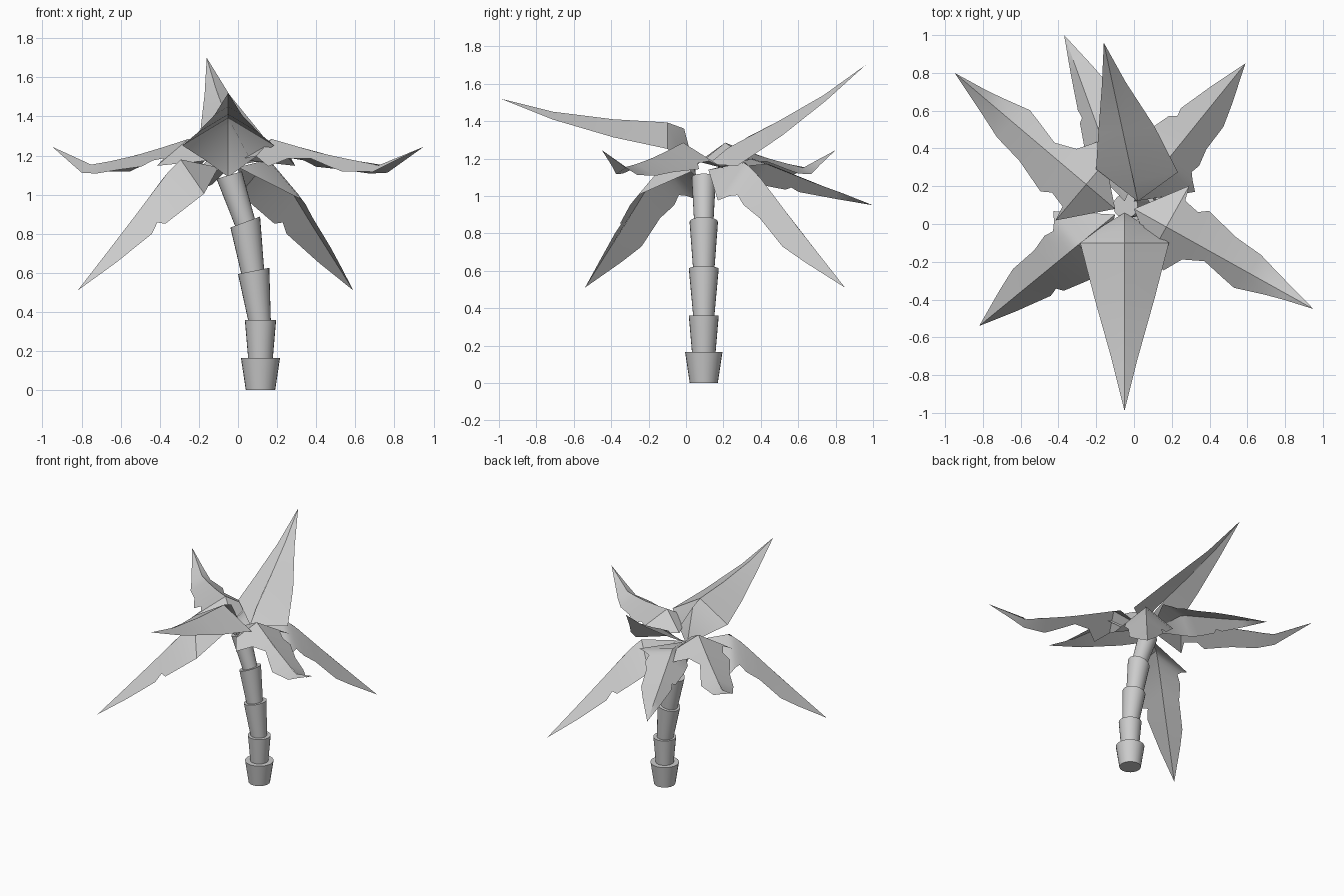
import bpy, bmesh
from math import sin, cos, radians
from mathutils import Vector

cube = bpy.data.objects.get("Cube")
if cube:
    bpy.data.objects.remove(cube, do_unlink=True)

grey = bpy.data.materials.new("plain_grey")
grey.use_nodes = True
COLOUR = (0.6, 0.6, 0.6, 1)
grey.diffuse_color = COLOUR
grey.node_tree.nodes["Principled BSDF"].inputs["Base Color"].default_value = COLOUR


def add_object(name, bm):
    mesh = bpy.data.meshes.new(name)
    bm.to_mesh(mesh)
    bm.free()
    obj = bpy.data.objects.new(name, mesh)
    bpy.context.collection.objects.link(obj)
    mesh.materials.append(grey)
    bpy.ops.object.select_all(action="DESELECT")
    obj.select_set(True)
    bpy.context.view_layer.objects.active = obj
    bpy.ops.object.shade_smooth_by_angle(angle=radians(30))


def trunk_segment(name, bottom, top, r_bottom, r_top, tilt):
    """Flared ring of trunk, its rims tilted to follow the lean."""
    bm = bmesh.new()
    bmesh.ops.create_cone(bm, cap_ends=True, segments=24, radius1=r_bottom,
                          radius2=r_top, depth=1)
    a, b = (Vector((p[0], 0.095, p[1])) for p in (bottom, top))
    for v in bm.verts:
        x, y, f = v.co.x, v.co.y, v.co.z + 0.5
        v.co = a.lerp(b, f) + Vector((x, y, x * tilt))
    add_object(name, bm)


def height_at(ridge, u):
    for (u0, z0), (u1, z1) in zip(ridge, ridge[1:]):
        if u <= u1:
            return z0 + (z1 - z0) * (u - u0) / (u1 - u0)
    return ridge[-1][1]


def leaf(name, root, tip, ridge, left, right, droop=0.55, roll=0):
    """Creased frond: two strips falling away from a shared midrib.
    Outline points are distance along, half width and, if set, rim height."""
    root, tip = Vector(root), Vector(tip)
    along = (tip - root).normalized()
    side = Vector((along.y, -along.x))
    stretch = (tip - root).length / ridge[-1][0]
    c, s = cos(radians(roll)), sin(radians(roll))
    bm = bmesh.new()
    for sign, outline in ((-1, left), (1, right)):
        rib, rim = [], []
        for u, v, *rim_height in outline:
            z = height_at(ridge, u)
            base = root + along * u * stretch
            across, drop = sign * v, -droop * v
            edge = base + side * (across * c - drop * s)
            edge_z = rim_height[0] if rim_height else z + across * s + drop * c
            rib.append(bm.verts.new((base.x, base.y, z)))
            rim.append(bm.verts.new((edge.x, edge.y, edge_z)))
        for i in range(len(rib) - 1):
            quad = [rib[i], rim[i], rim[i + 1], rib[i + 1]]
            bm.faces.new(quad if sign > 0 else quad[::-1])
    bmesh.ops.remove_doubles(bm, verts=bm.verts, dist=0.0005)
    add_object(name, bm)


# Trunk: stacked flared segments leaning over
segments = [
    ((0.115, 0.0), (0.115, 0.165), 0.075, 0.1, 0),
    ((0.115, 0.15), (0.115, 0.36), 0.062, 0.08, 0),
    ((0.113, 0.34), (0.08, 0.61), 0.055, 0.08, 0.2),
    ((0.08, 0.58), (0.037, 0.86), 0.055, 0.076, 0.37),
    ((0.045, 0.83), (-0.045, 1.1), 0.05, 0.065, 0.3),
]
for n, seg in enumerate(segments, 1):
    trunk_segment(f"trunk_segment_{n}", *seg)

# Plain fronds: one forward, one raised at the back
front_edge = [(0, 0), (0.07, 0.115, 1.175), (0.16, 0.235), (0.45, 0.16),
              (0.77, 0.07), (1.05, 0)]
leaf("front_leaf", (-0.05, 0.06), (-0.05, -0.99),
     [(0, 1.09), (0.07, 1.36), (0.11, 1.39), (0.45, 1.41), (0.77, 1.45), (1.05, 1.52)],
     front_edge, front_edge, droop=0.6)
leaf("back_upper_leaf", (0.02, 0.12), (-0.16, 0.96),
     [(0, 1.17), (0.15, 1.27), (0.4, 1.37), (0.72, 1.51), (1.05, 1.7)],
     [(0, 0), (0.26, 0.18), (0.48, 0.13), (0.77, 0.06), (1.05, 0)],
     [(0, 0), (0.13, 0.24), (0.45, 0.17), (0.77, 0.07), (1.05, 0)], droop=0.4)

# Arched fronds with torn edges and upturned tips
arched_ridge = [(0, 1.18), (0.18, 1.29), (0.5, 1.21), (0.84, 1.15), (1.11, 1.245)]
arched_left = [(0, 0), (0.2, 0.25), (0.22, 0.17), (0.31, 0.15), (0.36, 0.185),
               (0.55, 0.133), (0.72, 0.115), (0.85, 0.075), (1.11, 0)]
arched_right = [(0, 0), (0.2, 0.16), (0.3, 0.21), (0.36, 0.11), (0.47, 0.06),
                (0.6, 0.09), (0.68, 0.107), (0.84, 0.06), (0.94, 0.035), (1.11, 0)]
for name, root, tip in (("back_right_leaf", (-0.1, 0.08), (-0.95, 0.8)),
                        ("front_left_leaf", (0.0, 0.08), (0.95, -0.45))):
    leaf(name, root, tip, arched_ridge, arched_left, arched_right)

# Hanging fronds with small nicks
hanging_ridge = [(0, 1.14), (0.25, 1.18), (0.34, 1.11), (0.6, 0.84), (0.93, 0.51)]
hanging_left = [(0, 0), (0.25, 0.19), (0.33, 0.18), (0.465, 0.14), (0.49, 0.105),
                (0.535, 0.117), (0.725, 0.065), (0.93, 0)]
hanging_right = [(0, 0), (0.24, 0.22), (0.28, 0.17), (0.31, 0.14), (0.36, 0.15),
                 (0.45, 0.125), (0.6, 0.12), (0.72, 0.08), (0.93, 0)]
for name, root, tip in (("front_right_leaf", (-0.1, 0.05), (-0.82, -0.54)),
                        ("back_left_leaf", (0.0, 0.12), (0.59, 0.85))):
    leaf(name, root, tip, hanging_ridge, hanging_left, hanging_right, droop=0.92)

# Low frond at the back, narrower on one side and rolled
leaf("back_lower_leaf", (-0.05, 0.12), (-0.37, 1.0),
     [(0, 1.14), (0.25, 1.2), (0.62, 1.06), (0.8, 1.0), (0.93, 0.95)],
     [(u, v * 0.75) for u, v in hanging_left], hanging_right, droop=0.5, roll=20)
